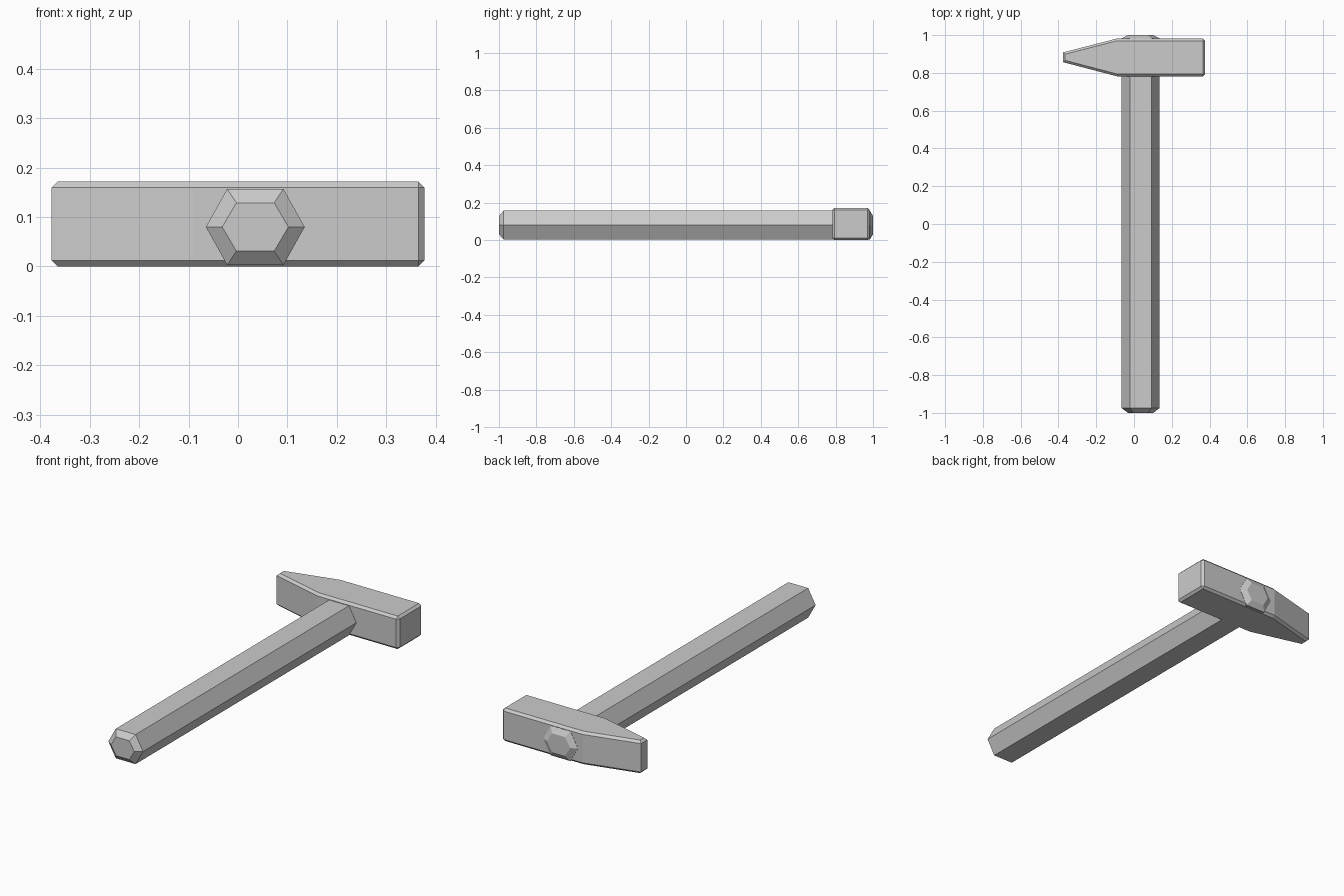
import bpy, bmesh, math

cube = bpy.data.objects.get("Cube")
if cube:
    bpy.data.objects.remove(cube, do_unlink=True)

gray = bpy.data.materials.new("plain_gray")
gray.use_nodes = True
color = (0.6, 0.6, 0.6, 1)
gray.diffuse_color = color
gray.node_tree.nodes["Principled BSDF"].inputs["Base Color"].default_value = color


def finish(bm, name):
    bmesh.ops.recalc_face_normals(bm, faces=bm.faces)
    mesh = bpy.data.meshes.new(name)
    bm.to_mesh(mesh)
    bm.free()
    mesh.materials.append(gray)
    obj = bpy.data.objects.new(name, mesh)
    bpy.context.collection.objects.link(obj)
    return obj


# Handle: slightly flattened hexagonal bar with tapered ends
bm = bmesh.new()
rings = []
for y, half_x, half_z in [(-1, 0.067, 0.049), (-0.975, 0.1, 0.077),
                          (0.983, 0.1, 0.077), (1, 0.067, 0.049)]:
    ring = []
    for i in range(6):
        a = i * math.pi / 3
        x = half_x * math.cos(a) * (1 if i % 3 == 0 else 1.14)
        z = half_z * math.sin(a) / math.sin(math.pi / 3)
        ring.append(bm.verts.new((0.035 + x, y, 0.08 + z)))
    rings.append(ring)
for a, b in zip(rings, rings[1:]):
    for i in range(6):
        j = (i + 1) % 6
        bm.faces.new((a[i], a[j], b[j], b[i]))
bm.faces.new(rings[0])
bm.faces.new(rings[-1])
finish(bm, "handle")

# Head: wedge outline extruded upward
outline = [(0.377, 0.782), (0.377, 0.982), (-0.09, 0.982),
           (-0.377, 0.908), (-0.377, 0.857), (-0.09, 0.782)]
bm = bmesh.new()
base = bm.faces.new([bm.verts.new((x, y, 0)) for x, y in outline])
extruded = bmesh.ops.extrude_face_region(bm, geom=[base])
top = [v for v in extruded["geom"] if isinstance(v, bmesh.types.BMVert)]
bmesh.ops.translate(bm, verts=top, vec=(0, 0, 0.172))
bmesh.ops.recalc_face_normals(bm, faces=bm.faces)
# Chamfer the rims and the striking face, leaving the wedge uprights sharp
edges = [e for e in bm.edges
         if abs(e.verts[0].co.z - e.verts[1].co.z) < 0.01
         or min(v.co.x for v in e.verts) > 0.3]
bmesh.ops.bevel(bm, geom=edges, offset=0.012, offset_type="OFFSET",
                segments=1, affect="EDGES")
finish(bm, "hammer_head")
